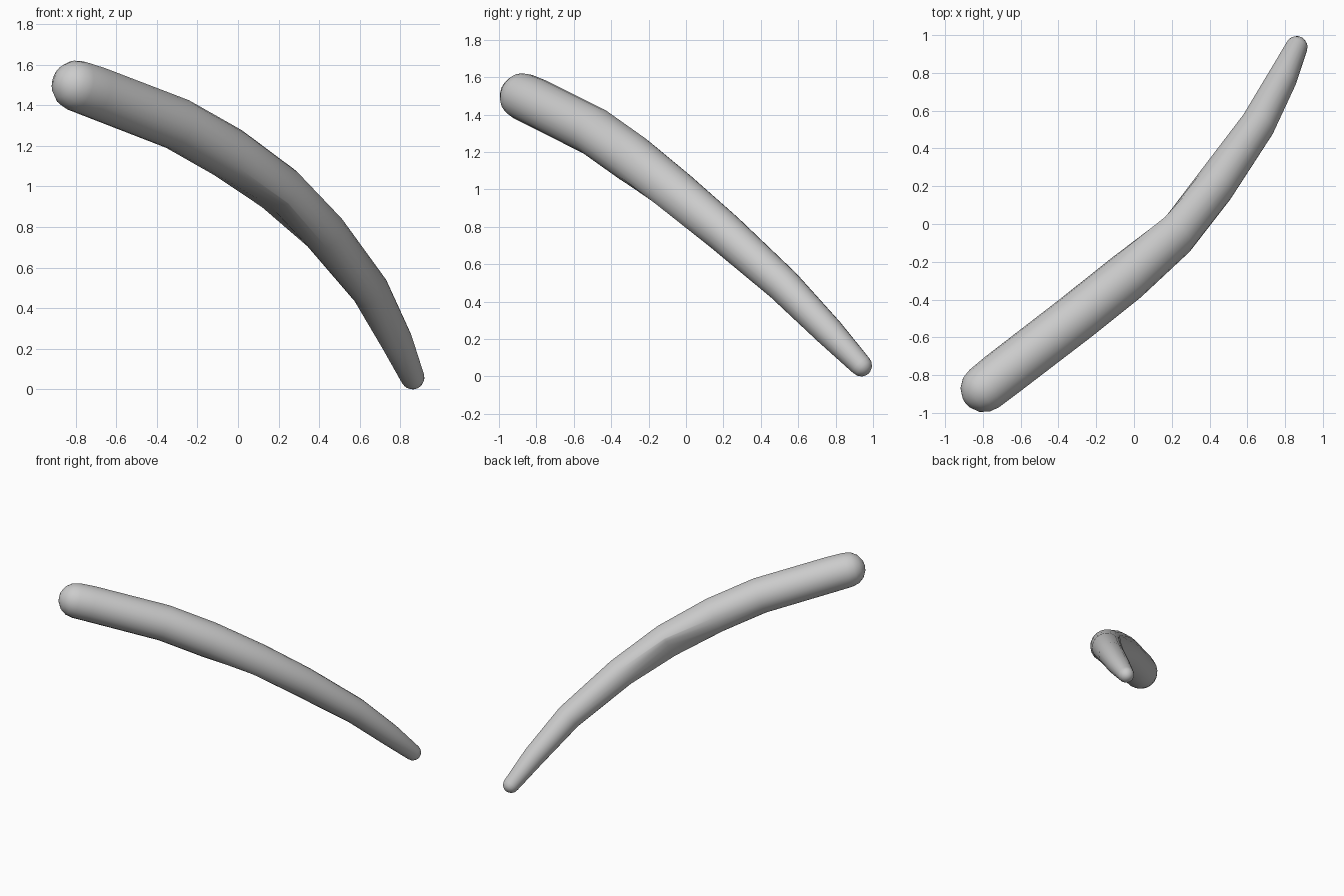
import bpy, bmesh, math
from mathutils import Vector

if "Cube" in bpy.data.objects:
    bpy.data.objects.remove(bpy.data.objects["Cube"])

SIDES = 20
# Centre line of the curved shaft: x, y, z, radius
PATH = [(-0.795, -0.872, 1.503, 0.126), (-0.71, -0.805, 1.473, 0.129),
        (-0.30, -0.49, 1.315, 0.130), (-0.05, -0.29, 1.173, 0.130),
        (0.205, -0.06, 0.99, 0.124), (0.425, 0.20, 0.78, 0.109),
        (0.65, 0.52, 0.495, 0.094), (0.78, 0.765, 0.245, 0.079),
        (0.858, 0.935, 0.066, 0.059)]
FLAT = 4                                   # section with the creased inner side
OUTWARD = Vector((0.55, -0.2, 0.65))       # convex side of the bend

bm = bmesh.new()


def ring(centre, tangent, radius, creased=False):
    u = (OUTWARD - tangent * OUTWARD.dot(tangent)).normalized()
    v = tangent.cross(u)
    verts = []
    for i in range(SIDES):
        a = 2 * math.pi * i / SIDES
        cu, cv = math.cos(a), math.sin(a)
        if creased and cu < 0:
            cu = abs(cv) - 1
        verts.append(bm.verts.new(centre + (u * cu + v * cv) * radius))
    return verts


pts = [Vector(p[:3]) for p in PATH]
radii = [p[3] for p in PATH]
last = len(pts) - 1
tans = [(pts[min(i + 1, last)] - pts[max(i - 1, 0)]).normalized() for i in range(last + 1)]
CAP = [math.radians(d) for d in (72, 48, 24)]

# Rounded butt, shaft sections, rounded tip
rings = [ring(pts[0] - tans[0] * radii[0] * math.sin(a), tans[0], radii[0] * math.cos(a)) for a in CAP]
rings += [ring(pts[i], tans[i], radii[i], i == FLAT) for i in range(last + 1)]
rings += [ring(pts[-1] + tans[-1] * radii[-1] * math.sin(a), tans[-1], radii[-1] * math.cos(a))
          for a in reversed(CAP)]
for r0, r1 in zip(rings, rings[1:]):
    for i in range(SIDES):
        j = (i + 1) % SIDES
        bm.faces.new((r0[i], r0[j], r1[j], r1[i]))

# Close both ends with a pole
for loop, pole in ((rings[0], pts[0] - tans[0] * radii[0]), (rings[-1], pts[-1] + tans[-1] * radii[-1])):
    tip = bm.verts.new(pole)
    for i in range(SIDES):
        bm.faces.new((loop[i], loop[(i + 1) % SIDES], tip))
bmesh.ops.recalc_face_normals(bm, faces=bm.faces)

# Stand on the ground, centred
co = [v.co for v in bm.verts]
shift = Vector([(min(c[k] for c in co) + max(c[k] for c in co)) / 2 for k in range(2)]
               + [min(c.z for c in co)])
bmesh.ops.translate(bm, verts=bm.verts, vec=-shift)

mesh = bpy.data.meshes.new("curved_shaft")
bm.to_mesh(mesh)
bm.free()
obj = bpy.data.objects.new("curved_shaft", mesh)
bpy.context.collection.objects.link(obj)
bpy.context.view_layer.objects.active = obj
obj.select_set(True)
bpy.ops.object.shade_smooth_by_angle(angle=math.radians(30))
